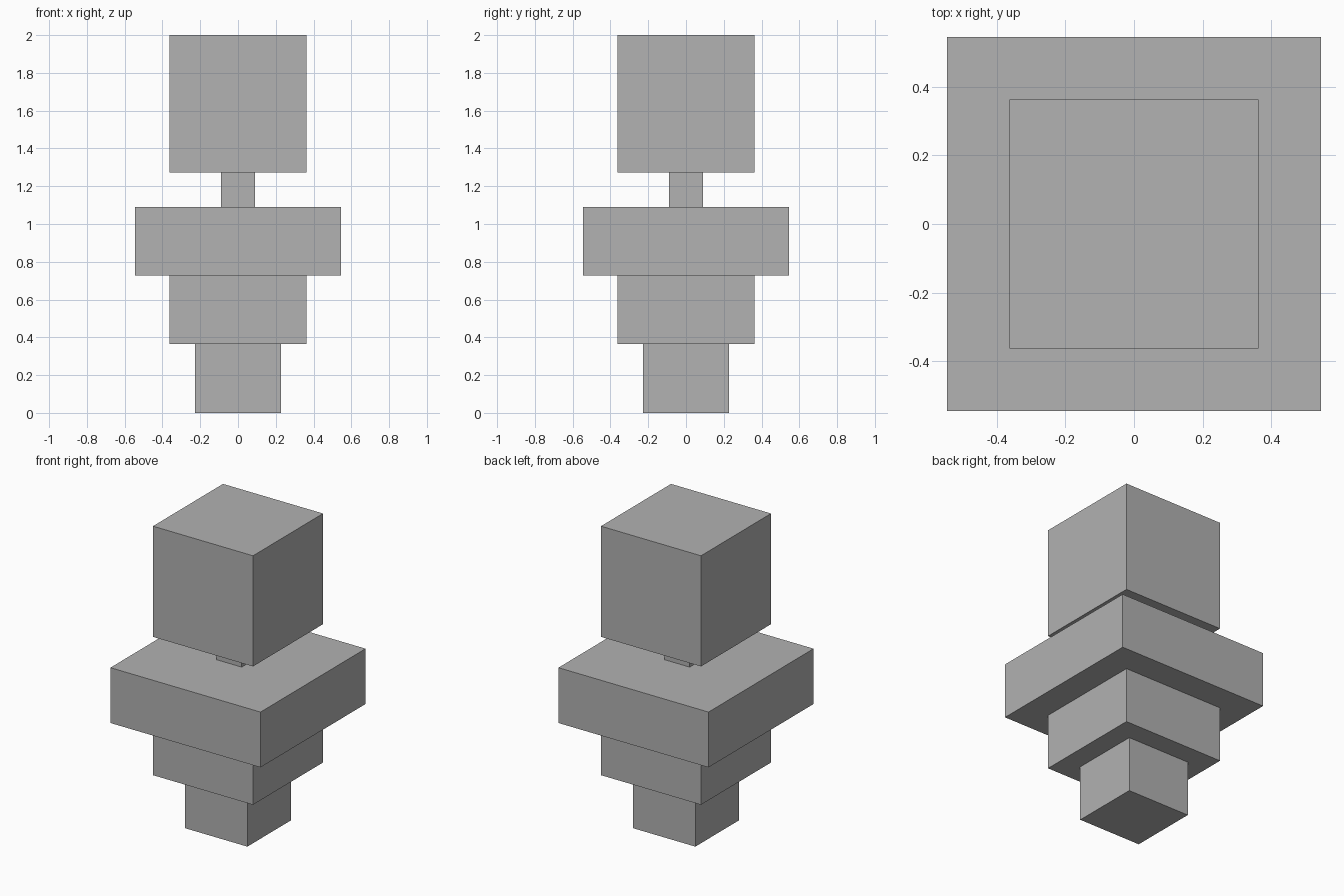
import bpy

default_cube = bpy.data.objects.get("Cube")
if default_cube:
    bpy.data.objects.remove(default_cube, do_unlink=True)

UNIT = 2 / 5.5  # overall height is 5.5 blocks

# Single neutral colour
grey = bpy.data.materials.new("plain_grey")
grey.use_nodes = True
colour = (0.445, 0.445, 0.445, 1)
grey.diffuse_color = colour
grey.node_tree.nodes["Principled BSDF"].inputs["Base Color"].default_value = colour


def add_block(name, width, height, bottom):
    """Square block resting at the given height; returns its top."""
    bpy.ops.mesh.primitive_cube_add(
        size=1, location=(0, 0, (bottom + height / 2) * UNIT))
    block = bpy.context.object
    block.name = name
    block.scale = (width * UNIT, width * UNIT, height * UNIT)
    bpy.ops.object.transform_apply(location=False, rotation=False, scale=True)
    block.data.materials.append(grey)
    return bottom + height


# Stack of blocks from the ground up: name, width, height
top = 0
for name, width, height in (
    ("base", 1.25, 1),
    ("lower_body", 2, 1),
    ("upper_body", 3, 1),
    ("neck", 0.5, 0.5),
    ("head", 2, 2),
):
    top = add_block(name, width, height, top)
